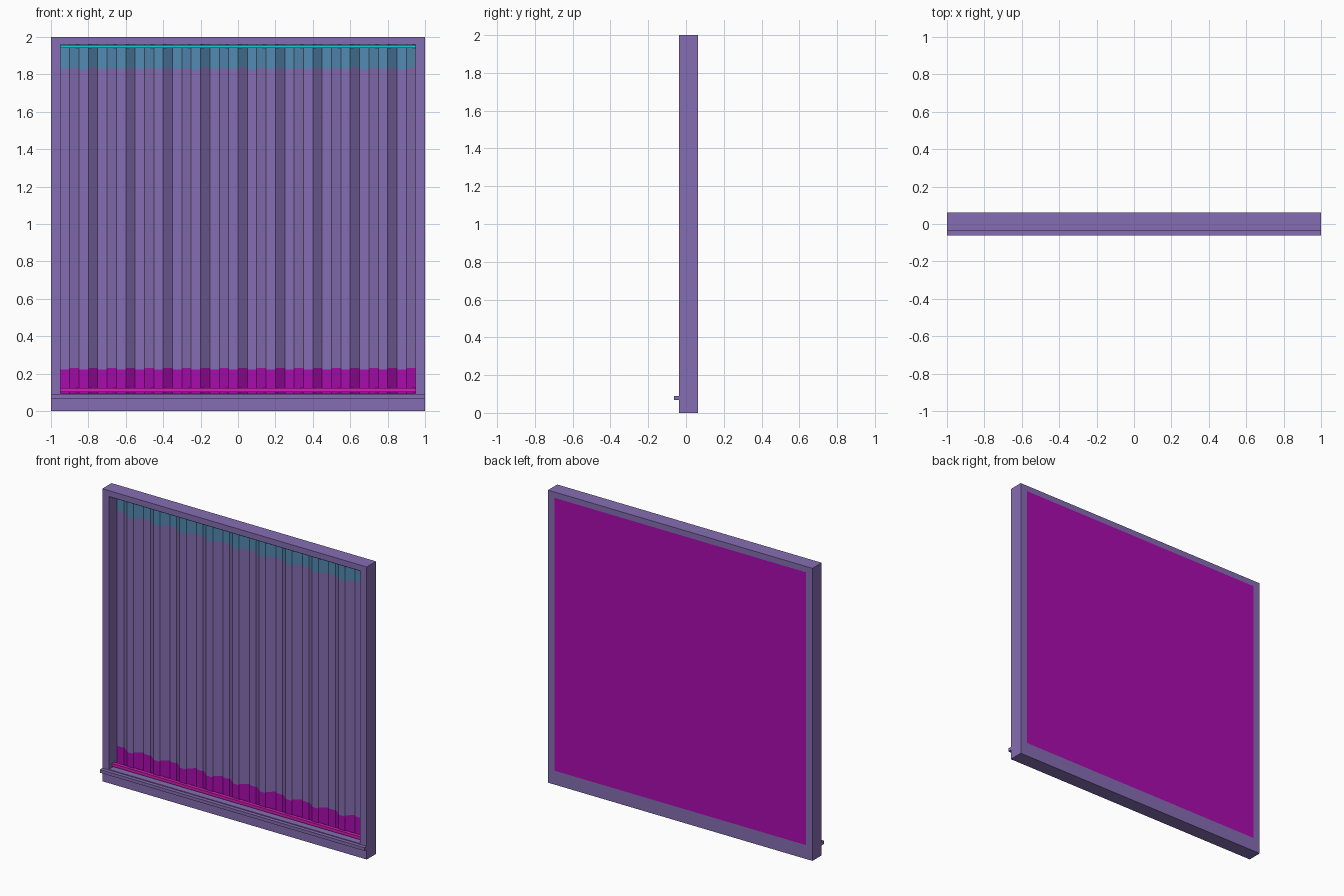
import bpy, bmesh

if "Cube" in bpy.data.objects:
    bpy.data.objects.remove(bpy.data.objects["Cube"])


def material(name, rgb):
    def lin(c):
        c /= 255
        return c / 12.92 if c < 0.04045 else ((c + 0.055) / 1.055) ** 2.4
    m = bpy.data.materials.new(name)
    m.diffuse_color = (*[lin(c) for c in rgb], 1)
    m.use_nodes = True
    m.node_tree.nodes["Principled BSDF"].inputs["Base Color"].default_value = m.diffuse_color
    return m


PURPLE = material("muted purple", (134, 109, 178))
MAGENTA = material("deep magenta", (170, 12, 175))
PINK = material("bright pink", (215, 30, 182))
TEAL = material("slate teal", (84, 138, 178))
CYAN = material("bright cyan", (18, 205, 215))

FRONT, BACK, SILL = -0.0375, 0.0625, -0.0625
SIDE, LOW, HIGH = 0.95, 0.095, 1.96


def finish(name, bm, mats, fix_normals=True):
    if fix_normals:
        bmesh.ops.recalc_face_normals(bm, faces=bm.faces)
    me = bpy.data.meshes.new(name)
    bm.to_mesh(me)
    bm.free()
    for m in mats:
        me.materials.append(m)
    ob = bpy.data.objects.new(name, me)
    bpy.context.collection.objects.link(ob)
    return ob


def box(name, x, y, z, mat):
    bm = bmesh.new()
    bmesh.ops.create_cube(bm, size=1)
    for v in bm.verts:
        v.co = [lo + (c + 0.5) * (hi - lo) for c, (lo, hi) in zip(v.co, (x, y, z))]
    return finish(name, bm, [mat])


# Outer frame: a rectangular ring
def ring(bm, y, hw, z0, z1):
    return [bm.verts.new((x, y, z)) for x, z in
            ((-hw, z0), (hw, z0), (hw, z1), (-hw, z1))]


bm = bmesh.new()
loops = [ring(bm, FRONT, 1, 0, 2), ring(bm, BACK, 1, 0, 2),
         ring(bm, BACK, SIDE, LOW, HIGH), ring(bm, FRONT, SIDE, LOW, HIGH)]
for i in range(4):
    a, b = loops[i], loops[(i + 1) % 4]
    for j in range(4):
        k = (j + 1) % 4
        bm.faces.new((a[j], a[k], b[k], b[j]))
finish("frame", bm, [PURPLE])

# Sill strip along the front
box("sill", (-1, 1), (SILL, FRONT), (0.068, 0.09), PURPLE)

# Corrugated curtain with coloured bands at top and bottom
bm = bmesh.new()
Y_BACK, Y_FRONT, STEP = 0.052, 0.013, 0.05
profile = (Y_BACK, Y_BACK, Y_FRONT, Y_FRONT)
for i in range(38):
    x0 = -SIDE + i * STEP
    y0, y1 = profile[i % 4], profile[(i + 1) % 4]
    offset = 0.008 * (i % 2)
    heights = (LOW, 0.221 + offset, 1.83 + offset / 2, HIGH)
    for band in range(3):
        za, zb = heights[band], heights[band + 1]
        f = bm.faces.new([bm.verts.new(p) for p in (
            (x0, y0, za), (x0 + STEP, y1, za), (x0 + STEP, y1, zb), (x0, y0, zb))])
        f.material_index = band
finish("curtain", bm, [MAGENTA, PURPLE, TEAL], False)

# Flat back panel flush with the frame
box("back_panel", (-SIDE, SIDE), (0.056, BACK), (LOW, HIGH), MAGENTA)

# Rails at the top and bottom of the curtain
box("top_rail", (-SIDE, SIDE), (-0.005, 0.02), (1.94, 1.958), CYAN)
box("bottom_rail", (-SIDE, SIDE), (-0.005, 0.02), (0.103, 0.123), PINK)
